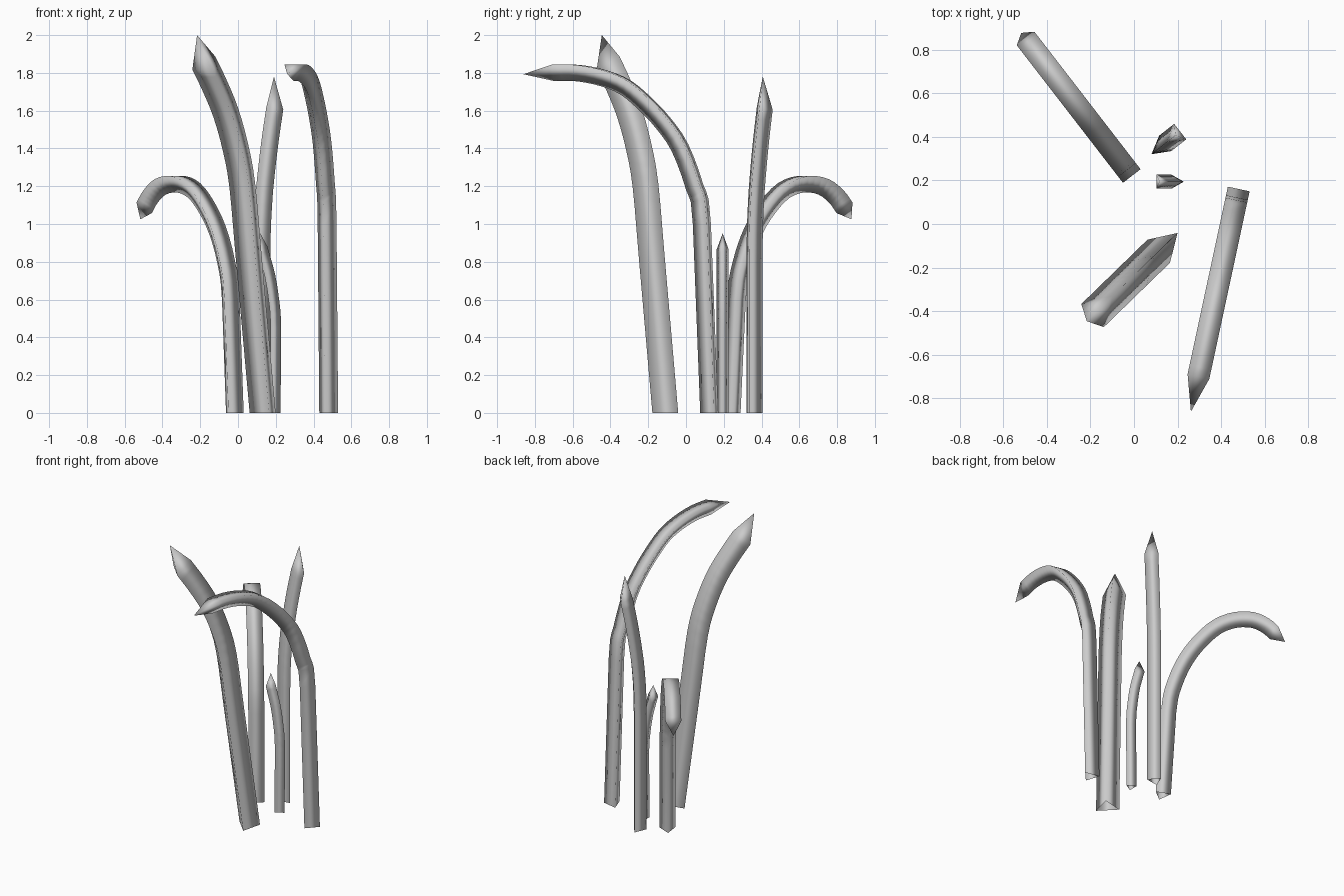
import bpy, bmesh
from mathutils import Vector

if "Cube" in bpy.data.objects:
    bpy.data.objects.remove(bpy.data.objects["Cube"])

UP = Vector((0, 0, 1))


def smooth_path(pts, n=3):
    """Catmull-Rom subdivision of a 2D (lean, height) path."""
    p = [Vector(q) for q in pts]
    ext = [2 * p[0] - p[1]] + p + [2 * p[-1] - p[-2]]
    out = []
    for i in range(1, len(ext) - 2):
        a, b, c, d = ext[i - 1:i + 3]
        for k in range(n if i > 1 else 1):
            t = k / n
            out.append(0.5 * (2 * b + (c - a) * t + (2 * a - 5 * b + 4 * c - d) * t ** 2
                              + (3 * b - a - 3 * c + d) * t ** 3))
    return out + [p[-1]]


def blade(name, base, lean, width, depth, ridge, path, tip):
    """Triangular blade swept along a bent path; ridge = +1 leaning side, -1 back side."""
    lean = Vector((*lean, 0)).normalized()
    side = lean.cross(UP)
    base = Vector((*base, 0))
    pts = smooth_path(path)
    bm = bmesh.new()
    rings = []
    for i, p in enumerate(pts):
        a, b = pts[max(i - 1, 0)], pts[min(i + 1, len(pts) - 1)]
        t = (b - a).normalized() if i else Vector((0, 1))
        out = lean * t.y - UP * t.x          # section normal on the leaning side
        c = base + lean * p.x + UP * p.y
        flat = c - out * ridge * depth / 3
        rings.append([bm.verts.new(v) for v in (
            flat - side * width / 2, flat + side * width / 2,
            c + out * ridge * depth * 2 / 3)])
    for r, s in zip(rings, rings[1:]):
        for k in range(3):
            j = (k + 1) % 3
            bm.faces.new((r[k], r[j], s[j], s[k]))
    # pointed tip
    top = bm.verts.new(base + lean * tip[0] + UP * tip[1])
    for k in range(3):
        bm.faces.new((rings[-1][k], rings[-1][(k + 1) % 3], top))
    # outward normals
    bm.normal_update()
    f = bm.faces[0] if bm.faces.ensure_lookup_table() is None else None
    centre = sum((v.co for v in rings[0] + rings[1]), Vector()) / 6
    if f.normal.dot(f.calc_center_median() - centre) < 0:
        bmesh.ops.reverse_faces(bm, faces=bm.faces[:])
    for f in bm.faces:
        f.smooth = True
    me = bpy.data.meshes.new(name)
    bm.to_mesh(me)
    bm.free()
    ob = bpy.data.objects.new(name, me)
    bpy.context.collection.objects.link(ob)


# wide tall blade leaning front left
blade("wide_blade", (0.142, -0.097), (-0.72, -0.70), 0.148, 0.12, -1,
      [(0, 0), (0.1, 0.8), (0.15, 1.2), (0.2, 1.4), (0.27, 1.58), (0.35, 1.72), (0.43, 1.84)],
      (0.5, 2.0))
# drooping blade curling to the back left
blade("drooping_blade", (-0.028, 0.243), (-0.61, 0.79), 0.102, 0.087, 1,
      [(0, 0), (0.035, 0.6), (0.075, 0.8), (0.15, 0.97), (0.25, 1.1), (0.36, 1.19),
       (0.48, 1.225), (0.6, 1.21), (0.69, 1.155), (0.745, 1.095)], (0.80, 1.025))
# long arched blade reaching to the front
blade("arched_blade", (0.474, 0.132), (-0.21, -0.978), 0.102, 0.087, 1,
      [(0, 0), (0.04, 1.0), (0.08, 1.2), (0.16, 1.41), (0.25, 1.54), (0.35, 1.645),
       (0.46, 1.735), (0.58, 1.785), (0.72, 1.813), (0.85, 1.815)], (1.015, 1.793))
# upright blade at the back
blade("upright_blade", (0.122, 0.353), (0.79, 0.62), 0.09, 0.08, -1,
      [(0, 0), (0.0, 0.8), (0.012, 1.1), (0.035, 1.3), (0.06, 1.46), (0.088, 1.61)],
      (0.087, 1.78))
# short blade in the middle
blade("short_blade", (0.188, 0.194), (-1, 0), 0.064, 0.056, -1,
      [(0, 0), (-0.003, 0.45), (0.008, 0.6), (0.027, 0.72), (0.048, 0.8), (0.068, 0.87)],
      (0.07, 0.95))
